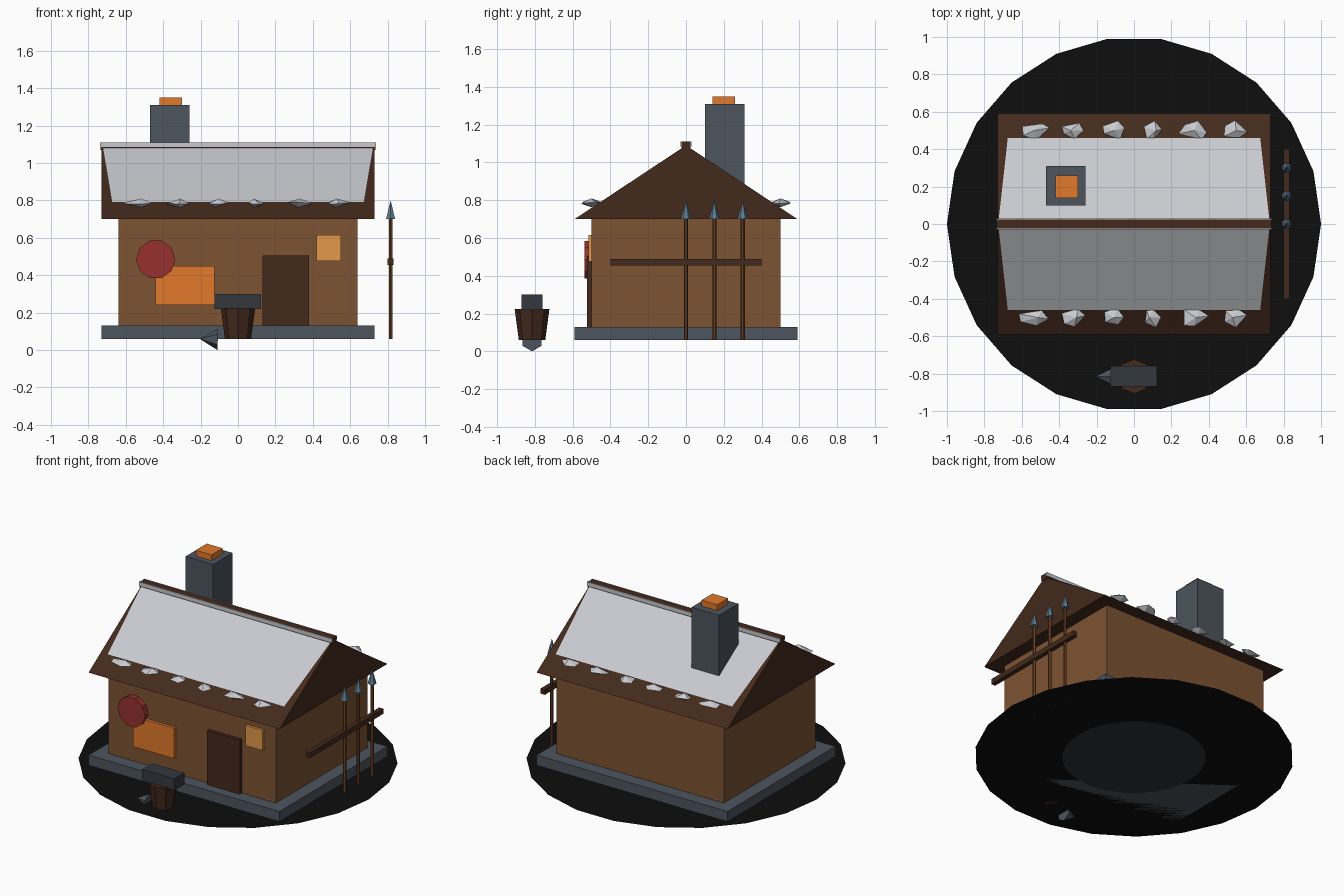
import bpy, bmesh, math, random
from mathutils import Matrix, Vector

if "Cube" in bpy.data.objects:
    bpy.data.objects.remove(bpy.data.objects["Cube"])

random.seed(4)


def mat(name, hexcol):
    """Material from an sRGB hex colour."""
    def lin(c):
        c /= 255
        return c / 12.92 if c <= 0.04045 else ((c + 0.055) / 1.055) ** 2.4
    m = bpy.data.materials.new(name)
    m.diffuse_color = (*[lin((hexcol >> s) & 255) for s in (16, 8, 0)], 1)
    m.use_nodes = True
    m.node_tree.nodes["Principled BSDF"].inputs["Base Color"].default_value = m.diffuse_color
    return m


SOIL = mat("soil", 0x0E0E0E)
EMBER_PIT = mat("dark_stone", 0x2E3338)
STONE = mat("stone", 0x4C555E)
WALL = mat("wall_wood", 0x7D5332)
DARK = mat("dark_wood", 0x43291C)
SNOW = mat("snow", 0xC8CACF)
GLOW = mat("glow", 0xE2792C)
LAMP = mat("lamp_glow", 0xE2994A)
RED = mat("red_paint", 0x96302F)
IRON = mat("iron", 0x33383E)
STEEL = mat("steel", 0x5F7D92)
SHAFT = mat("shaft_wood", 0x6B4023)


def finish(name, bm, material):
    me = bpy.data.meshes.new(name)
    bm.to_mesh(me)
    bm.free()
    me.materials.append(material)
    ob = bpy.data.objects.new(name, me)
    bpy.context.collection.objects.link(ob)
    return ob


def box(name, x, y, z, material):
    """Box from (min, max) ranges."""
    bm = bmesh.new()
    bmesh.ops.create_cube(bm, size=1)
    for v in bm.verts:
        v.co = Vector([a + (b - a) * (c + 0.5) for (a, b), c in zip((x, y, z), v.co)])
    return finish(name, bm, material)


def cone(name, start, end, r1, r2, sides, material, spin=0):
    """Cone or cylinder between two points."""
    a, b = Vector(start), Vector(end)
    turn = Vector((0, 0, 1)).rotation_difference(b - a).to_matrix().to_4x4()
    bm = bmesh.new()
    bmesh.ops.create_cone(
        bm, cap_ends=True, segments=sides, radius1=r1, radius2=r2, depth=(b - a).length,
        matrix=Matrix.Translation((a + b) / 2) @ turn @ Matrix.Rotation(spin, 4, 'Z'))
    return finish(name, bm, material)


def disc(name, z, r, sides, material):
    bm = bmesh.new()
    vs = [bm.verts.new((r * math.cos(t), r * math.sin(t), z))
          for t in (2 * math.pi * i / sides for i in range(sides))]
    bm.faces.new(vs)
    return finish(name, bm, material)


# Ground
disc("ground", 0.06, 1.0, 22, SOIL)
disc("ground_centre", 0.057, 0.45, 32, EMBER_PIT)

# House body
box("foundation", (-0.73, 0.73), (-0.59, 0.59), (0.06, 0.13), STONE)
box("walls", (-0.64, 0.64), (-0.5, 0.5), (0.13, 0.71), WALL)

# Gabled roof: extruded triangle
bm = bmesh.new()
tri = bm.faces.new([bm.verts.new((-0.73, y, z)) for y, z in ((-0.59, 0.7), (0.59, 0.7), (0, 1.09))])
ext = bmesh.ops.extrude_face_region(bm, geom=[tri])["geom"]
bmesh.ops.translate(bm, vec=(1.46, 0, 0), verts=[g for g in ext if isinstance(g, bmesh.types.BMVert)])
bmesh.ops.recalc_face_normals(bm, faces=bm.faces)
finish("roof", bm, DARK)
box("ridge_beam", (-0.735, 0.735), (-0.025, 0.025), (1.07, 1.11), DARK)

# Snow sheets, ridge snow strips and eave clumps on both slopes
clumps = [(-0.53, 0.085), (-0.325, 0.06), (-0.11, 0.06), (0.1, 0.045), (0.32, 0.08), (0.535, 0.07)]
for side, s in (("front", -1), ("back", 1)):
    bm = bmesh.new()
    quad = [(-0.675, 0.46), (0.675, 0.46), (0.725, 0.01), (-0.725, 0.01)]
    bm.faces.new([bm.verts.new((x, s * y, 1.096 - 0.661 * y)) for x, y in quad[::-s]])
    finish("snow_sheet_" + side, bm, SNOW)
    box("ridge_snow_" + side, (-0.738, 0.738), sorted((s * 0.024, s * 0.029)), (1.085, 1.111), SNOW)
    for i, (cx, r) in enumerate(clumps):
        bm = bmesh.new()
        ring = []
        for k in range(5):
            t = 2 * math.pi * k / 5 + random.uniform(-0.3, 0.3)
            q = random.uniform(0.85, 1.15)
            ring.append(bm.verts.new((cx + r * q * math.cos(t), s * 0.5 + 0.05 * q * math.sin(t),
                                      0.785 + random.uniform(-0.006, 0.006))))
        tips = [bm.verts.new((cx + random.uniform(-0.02, 0.02), s * 0.5, z)) for z in (0.81, 0.763)]
        for k in range(5):
            for tip in tips:
                bm.faces.new((ring[k], ring[(k + 1) % 5], tip))
        bmesh.ops.recalc_face_normals(bm, faces=bm.faces)
        finish(f"snow_clump_{side}_{i}", bm, SNOW)

# Chimney
box("chimney", (-0.47, -0.26), (0.1, 0.31), (0.8, 1.31), STONE)
box("chimney_embers", (-0.42, -0.3), (0.14, 0.26), (1.29, 1.35), GLOW)

# Front wall details
box("door", (0.13, 0.38), (-0.523, -0.49), (0.13, 0.505), DARK)
box("forge_window", (-0.44, -0.125), (-0.52, -0.49), (0.24, 0.45), GLOW)
box("lamp_window", (0.42, 0.55), (-0.517, -0.49), (0.475, 0.615), LAMP)
cone("round_shield", (-0.44, -0.5, 0.485), (-0.44, -0.537, 0.485), 0.105, 0.105, 10, RED, math.pi / 2)

# Spear rack on the right side
box("rack_rail", (0.8, 0.832), (-0.4, 0.4), (0.455, 0.49), DARK)
for i in range(3):
    y = 0.15 * i
    cone(f"spear_shaft_{i}", (0.816, y, 0.06), (0.816, y, 0.72), 0.011, 0.011, 6, SHAFT)
    cone(f"spear_tip_{i}", (0.816, y, 0.7), (0.816, y, 0.8), 0.028, 0, 6, STEEL)

# Anvil on a stump, with its horn lying in front
cone("stump", (0, -0.815, 0.06), (0, -0.815, 0.225), 0.07, 0.092, 8, DARK)
box("anvil", (-0.125, 0.122), (-0.87, -0.76), (0.22, 0.3), IRON)
cone("anvil_horn", (-0.108, -0.815, 0.057), (-0.205, -0.815, 0.06), 0.057, 0, 6, STONE, math.pi / 2)
